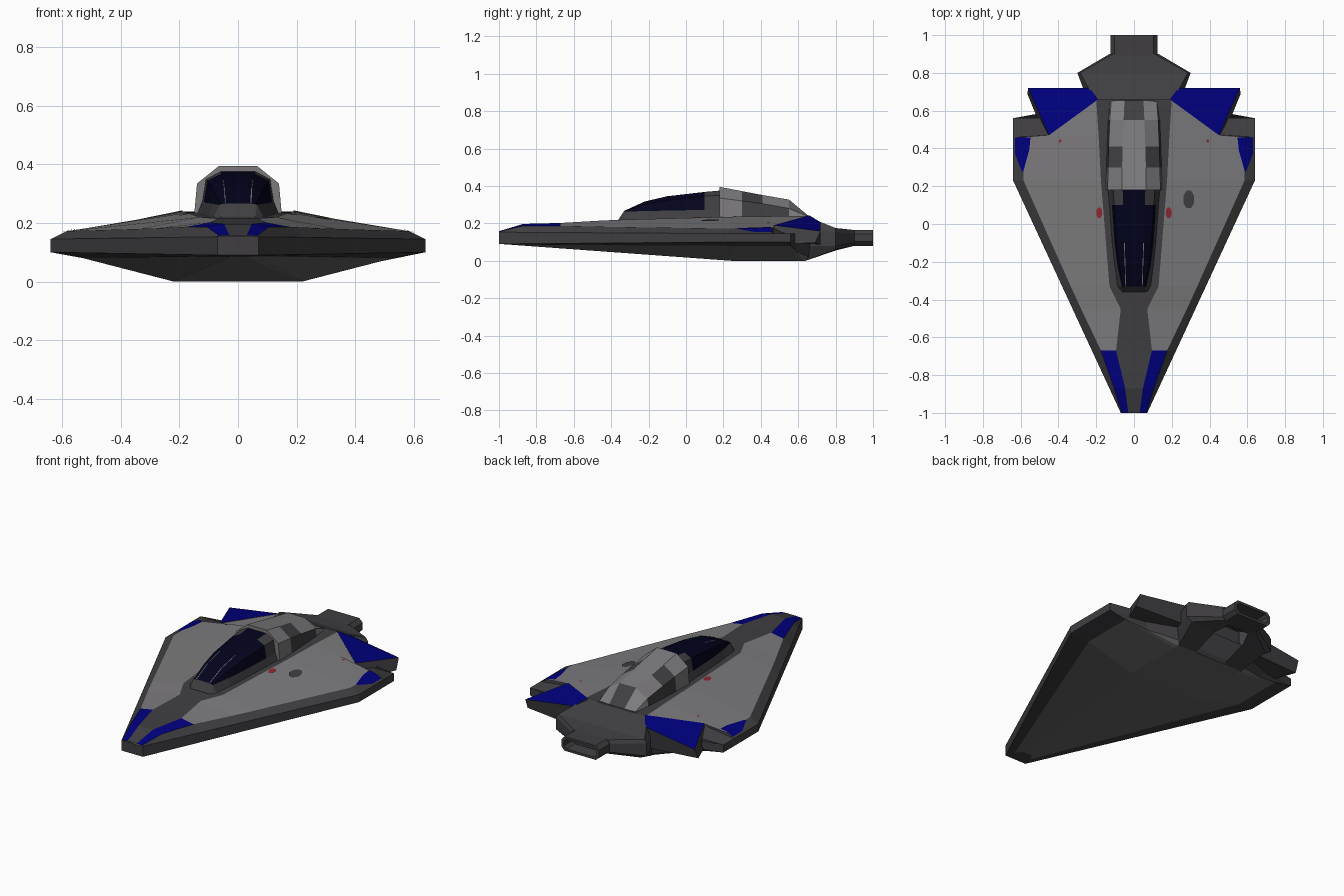
import bpy, bmesh, math
from mathutils import Vector
from mathutils.bvhtree import BVHTree

if "Cube" in bpy.data.objects:
    bpy.data.objects.remove(bpy.data.objects["Cube"])


def material(name, rgb):
    m = bpy.data.materials.new(name)
    m.diffuse_color = (*rgb, 1)
    m.use_nodes = True
    m.node_tree.nodes["Principled BSDF"].inputs["Base Color"].default_value = m.diffuse_color
    return m


MATS = [material("dark_grey", (0.05, 0.048, 0.053)),
        material("light_grey", (0.2, 0.195, 0.203)),
        material("deep_blue", (0.0, 0.0, 0.21)),
        material("canopy_glass", (0.001, 0.001, 0.013)),
        material("signal_red", (0.28, 0.02, 0.03)),
        material("belly_grey", (0.14, 0.138, 0.142))]
DARK, LIGHT, BLUE, GLASS, RED, BELLY = range(6)


def build(name, verts, faces, colours):
    mesh = bpy.data.meshes.new(name)
    bm = bmesh.new()
    bv = [bm.verts.new(v) for v in verts]
    for f, c in zip(faces, colours):
        bm.faces.new([bv[i] for i in f]).material_index = c
    bmesh.ops.recalc_face_normals(bm, faces=bm.faces)
    bm.to_mesh(mesh)
    bm.free()
    for m in MATS:
        mesh.materials.append(m)
    ob = bpy.data.objects.new(name, mesh)
    bpy.context.collection.objects.link(ob)
    return ob


def strip(name, rows, rule, caps=True):
    """Mirrored shell: each row holds half-section points from outside to centre."""
    full = [r + [(-x, y, z) for x, y, z in reversed(r)] for r in rows]
    n = len(full[0])
    faces, cols = [], []
    for r in range(len(full) - 1):
        for c in range(n - 1):
            a = r * n + c
            faces.append((a, a + 1, a + n + 1, a + n))
            cols.append(rule(r, min(c, n - 2 - c)))
    if caps:
        for r, cap in ((0, -1), (len(full) - 1, -2)):
            for i in range(n // 2 - 1):
                faces.append(tuple(r * n + k for k in (i, i + 1, n - 2 - i, n - 1 - i)))
                cols.append(rule(cap, i))
    return build(name, [v for r in full for v in r], faces, cols)


def loft(name, loops, cap_colour=DARK):
    """Closed loops joined in order; the first cap takes cap_colour."""
    n = len(loops[0])
    faces = [tuple(range(n)), tuple(range((len(loops) - 1) * n, len(loops) * n))]
    for r in range(len(loops) - 1):
        for c in range(n):
            d = (c + 1) % n
            faces.append((r * n + c, r * n + d, (r + 1) * n + d, (r + 1) * n + c))
    return build(name, [v for l in loops for v in l], faces,
                 [cap_colour] + [DARK] * (len(faces) - 1))


def section(y, pts):
    return [(x, y, z) for x, z in pts]


# lower hull: dark rim and chamfer, paler belly
strip("lower_hull", [
    [(.07, -1, .153), (.07, -1, .09), (.055, -.94, .086), (.03, -.9, .083)],
    [(.64, .23, .145), (.64, .23, .10), (.53, .25, .08), (.22, .24, 0)],
    [(.64, .56, .145), (.64, .56, .10), (.53, .56, .08), (.22, .60, 0)],
    [(.42, .60, .145), (.42, .60, .10), (.40, .59, .051), (.22, .63, 0)],
    [(.23, .67, .145), (.24, .67, .10), (.23, .655, .02), (.22, .64, 0)]],
    lambda r, c: BELLY if r in (0, 1) and c >= 2 or r in (2, 3) and c >= 2 else DARK)

# upper deck: dark rim, light plates with blue nose stripes, dark spine
deck = strip("upper_deck", [
    section(-1, [(.07, .153), (.064, .156), (.03, .158)]),
    section(-.87, [(.13, .152), (.105, .186), (.047, .197)]),
    section(-.67, [(.223, .15), (.175, .187), (.095, .202)]),
    section(-.45, [(.325, .148), (.28, .182), (.07, .215)]),
    section(-.33, [(.38, .147), (.335, .18), (.13, .22)]),
    section(.23, [(.64, .145), (.585, .172), (.175, .235)]),
    section(.46, [(.64, .145), (.59, .17), (.187, .238)]),
    [(.5, .47, .15), (.46, .47, .185), (.2, .66, .24)]],
    lambda r, c: DARK if c != 1 else (BLUE if r < 2 else LIGHT), caps=False)

# tail block
strip("tail_block", [
    section(.64, [(.1, 0), (.22, 0), (.24, .08), (.24, .16), (.197, .239)]),
    section(.80, [(.1, .055), (.26, .06), (.30, .08), (.30, .155), (.285, .175)]),
    section(.90, [(.06, .08), (.11, .082), (.13, .095), (.13, .145), (.11, .164)])],
    lambda r, c: DARK)


# hollow exhaust nozzle
def nozzle_loop(y, w, lo, hi, k):
    half = [(w - k, lo), (w, lo + k), (w, hi - k), (w - k, hi)]
    return section(y, half + [(-x, z) for x, z in reversed(half)])


loft("exhaust_nozzle", [nozzle_loop(.87, .125, .08, .165, .022),
                        nozzle_loop(1, .125, .08, .165, .022),
                        nozzle_loop(1, .107, .094, .151, .016),
                        nozzle_loop(.93, .1, .1, .145, .014)])

# cover behind the cockpit, with dark side panels and rear centre panel
strip("cockpit_rear_cover", [
    section(.18, [(.15, .225), (.14, .335), (.065, .395)]),
    section(.30, [(.147, .225), (.137, .32), (.063, .372)]),
    section(.41, [(.144, .23), (.134, .305), (.06, .351)]),
    section(.55, [(.138, .23), (.128, .28), (.055, .327)]),
    section(.655, [(.13, .23), (.12, .237), (.05, .24)])],
    lambda r, c: DARK if (r, c) in ((1, 0), (2, 0), (1, 1), (3, 2)) else LIGHT)

# canopy with collar
canopy_rows = [
    section(-.36, [(.075, .21), (.06, .22), (.055, .221), (.045, .222)]),
    section(-.33, [(.09, .215), (.065, .262), (.06, .265), (.045, .267)]),
    section(-.22, [(.105, .215), (.088, .266), (.078, .300), (.048, .317)]),
    section(-.10, [(.117, .22), (.103, .268), (.092, .325), (.052, .345)]),
    section(.10, [(.132, .225), (.117, .272), (.105, .345), (.058, .368)]),
    section(.19, [(.14, .23), (.122, .275), (.11, .350), (.06, .376)])]
strip("canopy", canopy_rows,
      lambda r, c: DARK if r < 1 or c == 0 or (r == 4 and c < 3) else GLASS)

# thin canopy frame lines
for s, side in ((1, "right"), (-1, "left")):
    v = [(s * (row[3][0] + d), row[3][1], row[3][2] + .002)
         for row in canopy_rows[1:4] for d in (-.003, .001)]
    build("canopy_frame_" + side, v, [(0, 1, 3, 2), (2, 3, 5, 4)], [LIGHT] * 2)

# plates laid on the deck
tree = BVHTree.FromPolygons([v.co.copy() for v in deck.data.vertices],
                            [tuple(p.vertices) for p in deck.data.polygons])


def decal(name, pts, colour):
    v = []
    for x, y in pts:
        hit = tree.ray_cast(Vector((x, y, 2)), Vector((0, 0, -1)))[0]
        v.append((x, y, (hit.z if hit else .15) + .003))
    build(name, v, [tuple(range(len(v)))], [colour])


def oval(x, y, rx, ry, n=8):
    return [(x + rx * math.cos(math.tau * (i + .5) / n),
             y + ry * math.sin(math.tau * (i + .5) / n)) for i in range(n)]


decal("deck_hatch", oval(.29, .13, .031, .05), DARK)

for s, side in ((1, "right"), (-1, "left")):
    def m(pts):
        return [(s * p[0],) + tuple(p[1:]) for p in pts]

    # blue tail fins
    loft("tail_fin_" + side, [
        m([(.19, .66, .243), (.45, .47, .19), (.56, .72, .158), (.235, .72, .205)]),
        m([(.19, .66, .09), (.475, .47, .09), (.565, .69, .095), (.24, .72, .085)])], BLUE)
    # dark trailing edge of the wing
    top = [(.59, .46, .17), (.64, .46, .145), (.64, .56, .145), (.42, .56, .145), (.44, .46, .18)]
    loft("wing_trailing_edge_" + side, [m(top), m([(x, y, .1) for x, y, z in top])])
    # blue wing tip markings, split at the deck crease
    decal("wing_mark_inner_" + side,
          m([(.548, .457), (.589, .457), (.586, .28), (.555, .39)]), BLUE)
    decal("wing_mark_outer_" + side,
          m([(.589, .457), (.63, .457), (.63, .37), (.592, .275), (.586, .28)]), BLUE)
    # red lights
    decal("spine_light_" + side, m(oval(.184, .06, .017, .03)), RED)
    decal("wing_light_" + side, m(oval(.39, .44, .008, .008)), RED)
